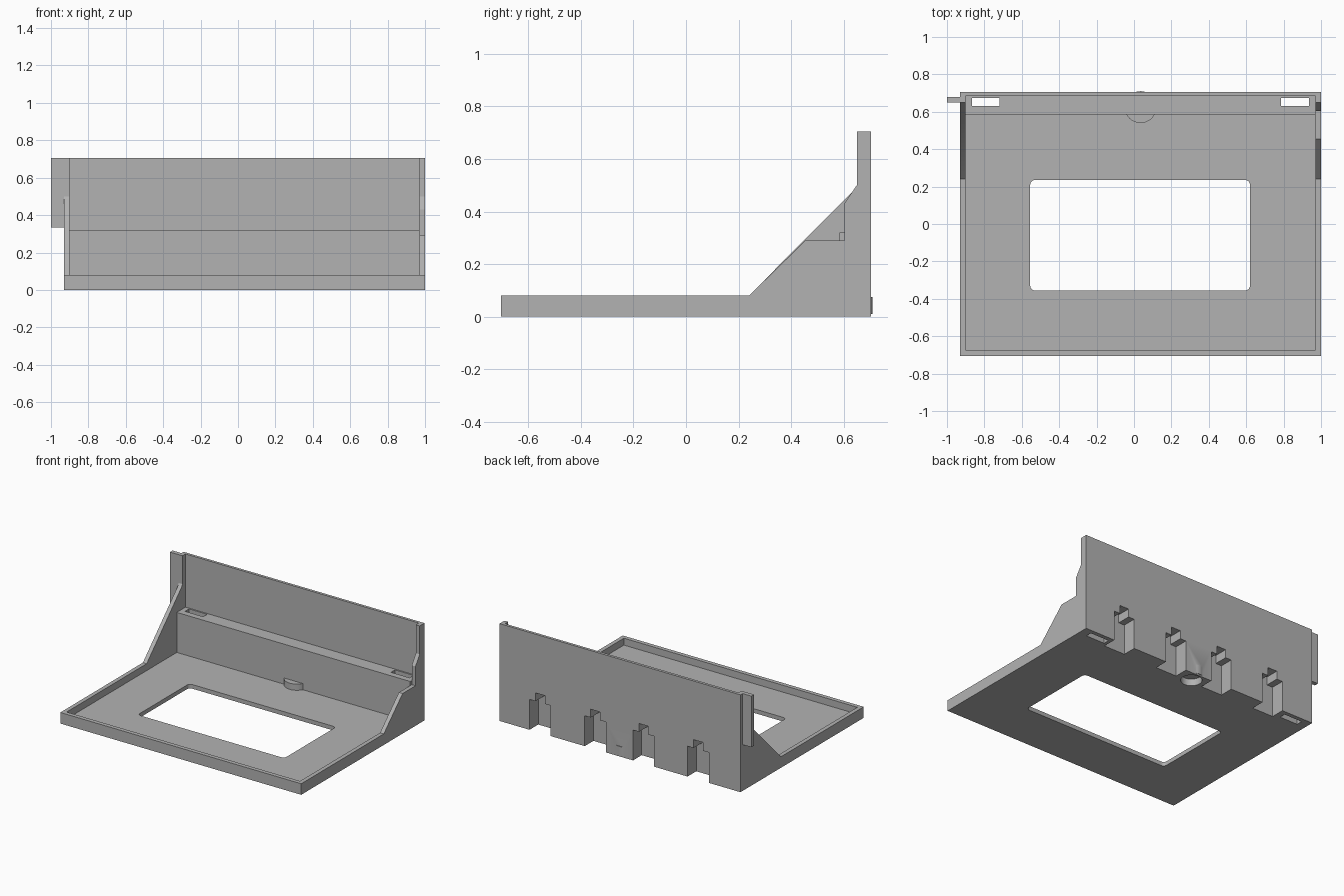
import bpy, bmesh, math
from mathutils import Vector

if "Cube" in bpy.data.objects:
    bpy.data.objects.remove(bpy.data.objects["Cube"], do_unlink=True)

grey = bpy.data.materials.new("plain_grey")
grey.use_nodes = True
grey.diffuse_color = (0.45, 0.45, 0.45, 1)
grey.node_tree.nodes["Principled BSDF"].inputs["Base Color"].default_value = grey.diffuse_color


def extrude(name, outline, direction):
    """Solid made by sweeping a closed outline along a vector."""
    bm = bmesh.new()
    face = bm.faces.new([bm.verts.new(p) for p in outline])
    moved = bmesh.ops.extrude_face_region(bm, geom=[face])["geom"]
    verts = [v for v in moved if isinstance(v, bmesh.types.BMVert)]
    bmesh.ops.translate(bm, verts=verts, vec=Vector(direction))
    bmesh.ops.recalc_face_normals(bm, faces=bm.faces)
    mesh = bpy.data.meshes.new(name)
    bm.to_mesh(mesh)
    bm.free()
    mesh.materials.append(grey)
    obj = bpy.data.objects.new(name, mesh)
    bpy.context.collection.objects.link(obj)
    return obj


def side_profile(name, yz, x0, x1):
    return extrude(name, [(x0, y, z) for y, z in yz], (x1 - x0, 0, 0))


def box(name, x0, x1, y0, y1, z0, z1):
    return side_profile(name, [(y0, z0), (y1, z0), (y1, z1), (y0, z1)], x0, x1)


def disc(name, x, y, r, z0, z1, n=48):
    ring = [(x + r * math.cos(math.tau * i / n), y + r * math.sin(math.tau * i / n), z0)
            for i in range(n)]
    return extrude(name, ring, (0, 0, z1 - z0))


def rounded_box(name, x0, x1, y0, y1, r, z0, z1, n=6):
    pts = []
    corners = [(x1 - r, y1 - r), (x0 + r, y1 - r), (x0 + r, y0 + r), (x1 - r, y0 + r)]
    for k, (cx, cy) in enumerate(corners):
        for i in range(n + 1):
            a = (k + i / n) * math.pi / 2
            pts.append((cx + r * math.cos(a), cy + r * math.sin(a), z0))
    return extrude(name, pts, (0, 0, z1 - z0))


def combine(target, other, operation):
    """Apply a boolean and discard the helper solid."""
    other.hide_render = True
    mod = target.modifiers.new(operation.lower(), 'BOOLEAN')
    mod.operation = operation
    mod.solver = 'EXACT'
    mod.object = other
    bpy.context.view_layer.objects.active = target
    bpy.ops.object.modifier_apply(modifier=mod.name)
    bpy.data.objects.remove(other, do_unlink=True)


L, R, W = -0.93, 1.0, 0.03          # body sides and wall thickness
B = 0.705                           # half depth, also full height
RIM, LEDGE, LEDGE_Y = 0.08, 0.32, 0.585

# Tray floor, front rim, ledge block and back panel in one section
body = side_profile("tray_and_back", [
    (-B, 0), (B, 0), (B, B), (0.685, B), (0.685, LEDGE), (LEDGE_Y, LEDGE),
    (LEDGE_Y, W), (W - B, W), (W - B, RIM), (-B, RIM)], L + W, R - W)

# Side walls: plain slope on one side, stepped slope on the other
base = [(0.65, B), (B, B), (B, 0), (-B, 0), (-B, RIM), (0.24, RIM)]
plain_wall = side_profile("plain_wall", base + [(0.64, 0.482), (0.65, 0.5)], L, L + W)
stepped_wall = side_profile("stepped_wall", base + [
    (0.455, 0.29), (0.603, 0.29), (0.603, 0.43), (0.65, 0.5)], R - W, R)

# Side tab and round boss in front of the ledge
tab = box("side_tab", -1.0, L + 0.01, 0.65, 0.68, 0.335, B)
boss = disc("round_boss", 0.035, 0.625, 0.085, 0.01, 0.075)
for part in (plain_wall, stepped_wall, tab, boss):
    combine(body, part, 'UNION')

# Floor window, ledge slots and boss recess
cuts = [rounded_box("window_cut", -0.555, 0.62, -0.355, 0.235, 0.025, -0.1, 0.1),
        disc("recess_cut", 0.035, 0.625, 0.07, -0.1, 0.05)]
for x0, x1 in ((-0.865, -0.72), (0.785, 0.935)):
    cuts.append(box("ledge_slot_cut", x0, x1, 0.63, 0.675, -0.1, 0.5))

# Stepped notches along the foot of the back
for x in (0.675, 0.233, -0.154, -0.591):
    steps = [(-0.085, -0.1), (0.085, -0.1), (0.085, 0.22), (0.037, 0.22),
             (0.037, 0.28), (-0.037, 0.28), (-0.037, 0.22), (-0.085, 0.22)]
    cuts.append(extrude("back_notch_cut", [(x + dx, 0.605, z) for dx, z in steps], (0, 0.2, 0)))
for cut in cuts:
    combine(body, cut, 'DIFFERENCE')

# Merge coplanar faces and smooth only the round parts
bm = bmesh.new()
bm.from_mesh(body.data)
bmesh.ops.remove_doubles(bm, verts=bm.verts, dist=0.0001)
bmesh.ops.dissolve_limit(bm, angle_limit=0.01, verts=bm.verts, edges=bm.edges)
bm.to_mesh(body.data)
bm.free()
body.name = "wall_tray"
bpy.ops.object.select_all(action='DESELECT')
body.select_set(True)
bpy.context.view_layer.objects.active = body
bpy.ops.object.shade_smooth_by_angle(angle=math.radians(25))
